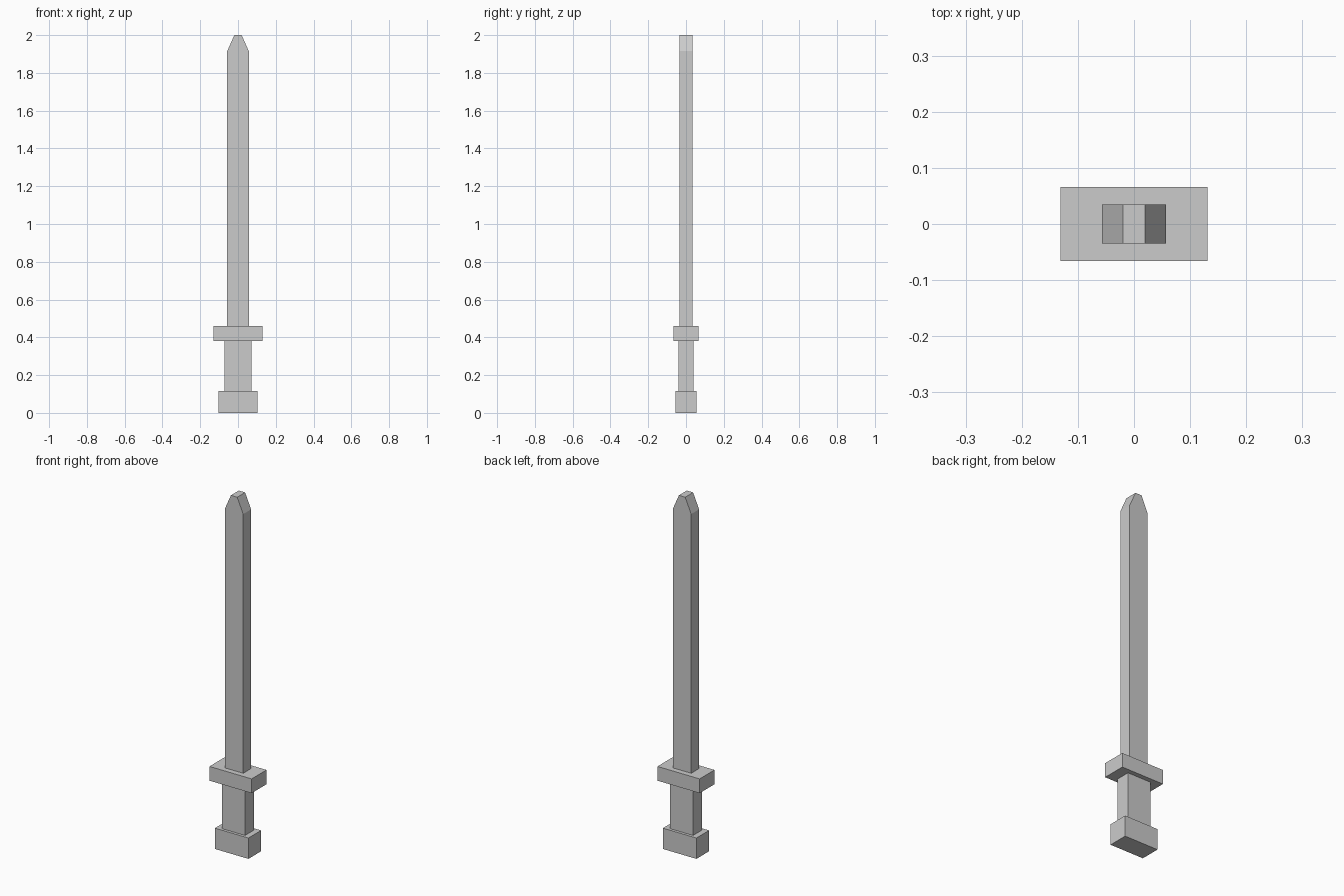
import bpy
import bmesh

if "Cube" in bpy.data.objects:
    bpy.data.objects.remove(bpy.data.objects["Cube"])


def box(name, half_x, half_y, z0, z1):
    """Box centred on the z axis, spanning z0 to z1."""
    bm = bmesh.new()
    bmesh.ops.create_cube(bm, size=2)
    for v in bm.verts:
        v.co = (v.co.x * half_x, v.co.y * half_y, z0 if v.co.z < 0 else z1)
    return finish(name, bm)


def finish(name, bm):
    bmesh.ops.recalc_face_normals(bm, faces=bm.faces)
    mesh = bpy.data.meshes.new(name)
    bm.to_mesh(mesh)
    bm.free()
    obj = bpy.data.objects.new(name, mesh)
    bpy.context.collection.objects.link(obj)
    return obj


def extruded_profile(name, half_profile, half_y):
    """Mirror an (x, z) half profile across x = 0 and extrude it along y."""
    outline = half_profile + [(-x, z) for x, z in reversed(half_profile)]
    bm = bmesh.new()
    face = bm.faces.new([bm.verts.new((x, -half_y, z)) for x, z in outline])
    ext = bmesh.ops.extrude_face_region(bm, geom=[face], use_keep_orig=True)
    moved = [g for g in ext["geom"] if isinstance(g, bmesh.types.BMVert)]
    bmesh.ops.translate(bm, verts=moved, vec=(0, 2 * half_y, 0))
    return finish(name, bm)


# Hilt: pommel, grip and cross guard
box("pommel", 0.104, 0.056, 0.0, 0.117)
box("grip", 0.072, 0.04, 0.117, 0.38)
box("guard", 0.131, 0.066, 0.38, 0.46)

# Blade with a blunt tapered tip
extruded_profile("blade", [(0.057, 0.46), (0.057, 1.915), (0.0195, 2.0)], 0.035)
